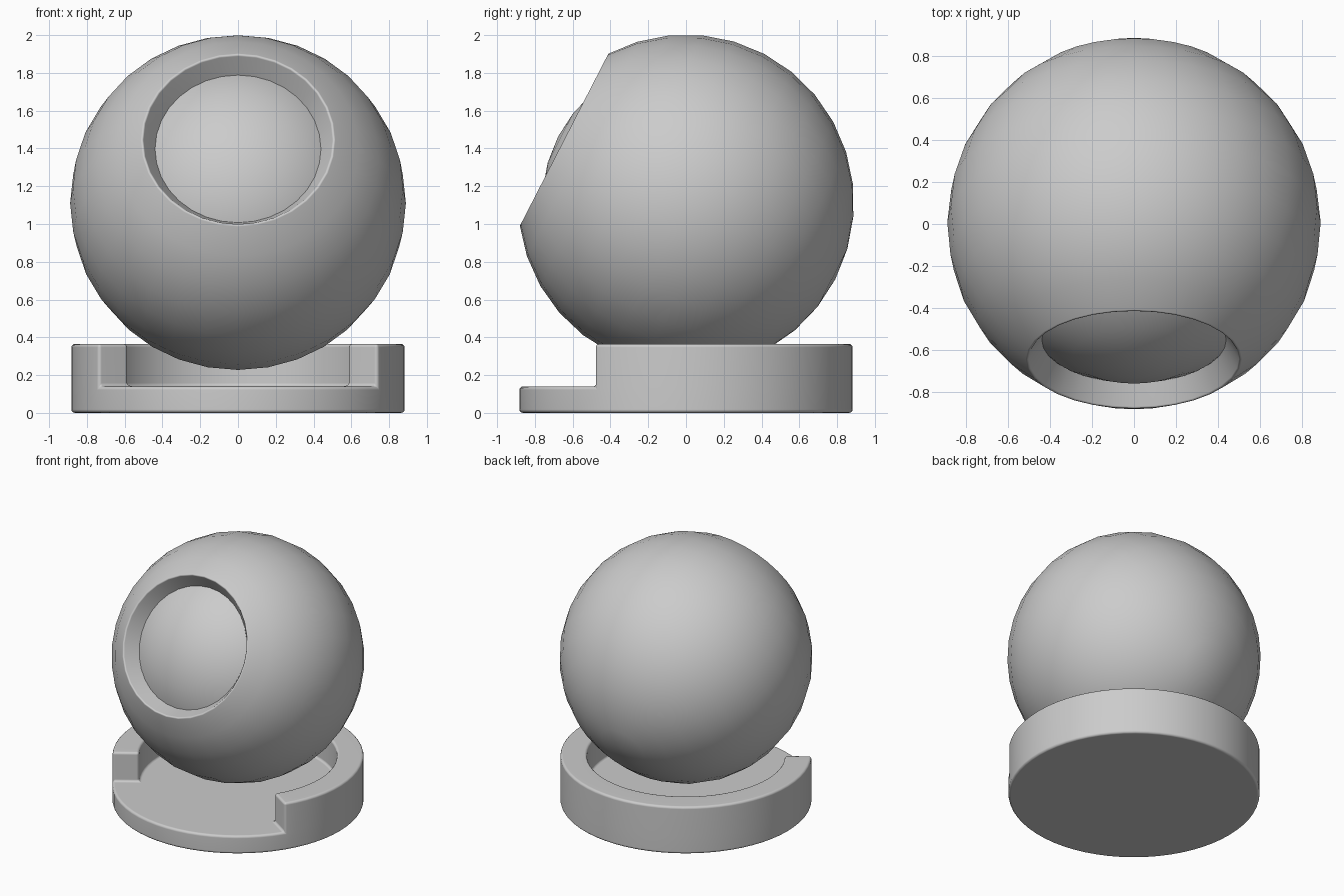
import bpy, bmesh
from math import sin, cos, radians, pi
from mathutils import Matrix

if "Cube" in bpy.data.objects:
    bpy.data.objects.remove(bpy.data.objects["Cube"])

CENTRE_Z = 1.114
TILT = Matrix.Translation((0, 0, CENTRE_Z)) @ Matrix.Rotation(radians(62.8), 4, 'X')


def finish(bm, name, bevel=0.0):
    """Round sharp edges, shade smooth and link as an object."""
    bmesh.ops.recalc_face_normals(bm, faces=bm.faces)
    if bevel:
        sharp = [e for e in bm.edges
                 if len(e.link_faces) == 2 and e.calc_face_angle() > 0.6]
        bmesh.ops.bevel(bm, geom=sharp, offset=bevel, segments=3, profile=0.5,
                        affect='EDGES', clamp_overlap=True)
    mesh = bpy.data.meshes.new(name)
    bm.to_mesh(mesh)
    bm.free()
    ob = bpy.data.objects.new(name, mesh)
    bpy.context.collection.objects.link(ob)
    bpy.ops.object.select_all(action='DESELECT')
    ob.select_set(True)
    bpy.context.view_layer.objects.active = ob
    bpy.ops.object.shade_smooth_by_angle(angle=radians(40))
    if bevel:
        wn = ob.modifiers.new("weighted_normals", 'WEIGHTED_NORMAL')
        wn.keep_sharp = True
    return ob


# Outer ball: an arc with a turned-in rim, spun around the tilted axis
bm = bmesh.new()
R, RIM, STEPS = 0.889, radians(34.7), 13
profile = [(0.74, radians(35.4))]
profile += [(R, RIM + (pi - RIM) * i / STEPS) for i in range(STEPS + 1)]
verts = [bm.verts.new((r * sin(a), 0, r * cos(a))) for r, a in profile]
edges = [bm.edges.new(p) for p in zip(verts, verts[1:])]
bmesh.ops.spin(bm, geom=verts + edges, cent=(0, 0, 0), axis=(0, 0, 1),
               angle=2 * pi, steps=32)
bmesh.ops.remove_doubles(bm, verts=bm.verts, dist=1e-4)
bm.transform(TILT)
finish(bm, "outer_ball", 0.012)

# Inner ball seen through the round opening
bm = bmesh.new()
bmesh.ops.create_uvsphere(bm, u_segments=32, v_segments=16, radius=0.762)
bm.transform(TILT)
finish(bm, "inner_ball")

# Base: disc with a raised ring that is open at the front
bm = bmesh.new()
OUT, INN, FLOOR, TOP = 0.882, 0.695, 0.14, 0.365
CUT, N_RING, N_FRONT = 33.3, 44, 20
ring_span = 180 + 2 * CUT
angles = [-CUT + ring_span * i / N_RING for i in range(N_RING)]
angles += [180 + CUT + (360 - ring_span) * i / N_FRONT for i in range(N_FRONT)]


def loop(r, z):
    return [bm.verts.new((r * cos(radians(a)), r * sin(radians(a)), z)) for a in angles]


def bridge(a, b):
    n = len(a)
    return [bm.faces.new((a[i], a[(i + 1) % n], b[(i + 1) % n], b[i])) for i in range(n)]


bottom, outer, inner = loop(OUT, 0), loop(OUT, FLOOR), loop(INN, FLOOR)
bm.faces.new(bottom[::-1])
bridge(bottom, outer)
rim = bridge(outer, inner)
bm.faces.new(inner)
raised = bmesh.ops.extrude_face_region(bm, geom=rim[:N_RING])
bmesh.ops.translate(bm, vec=(0, 0, TOP - FLOOR),
                    verts=[g for g in raised["geom"] if isinstance(g, bmesh.types.BMVert)])
leftover = [f for f in rim[:N_RING] if f.is_valid]
if leftover:
    bmesh.ops.delete(bm, geom=leftover, context='FACES_ONLY')
# Merge the flat front lip into the floor so it stays one clean surface
flat = [f for f in bm.faces if all(abs(v.co.z - FLOOR) < 1e-5 for v in f.verts)]
inside = [e for e in bm.edges if len(e.link_faces) == 2 and all(f in flat for f in e.link_faces)]
bmesh.ops.dissolve_edges(bm, edges=inside, use_verts=True)
finish(bm, "base", 0.018)
